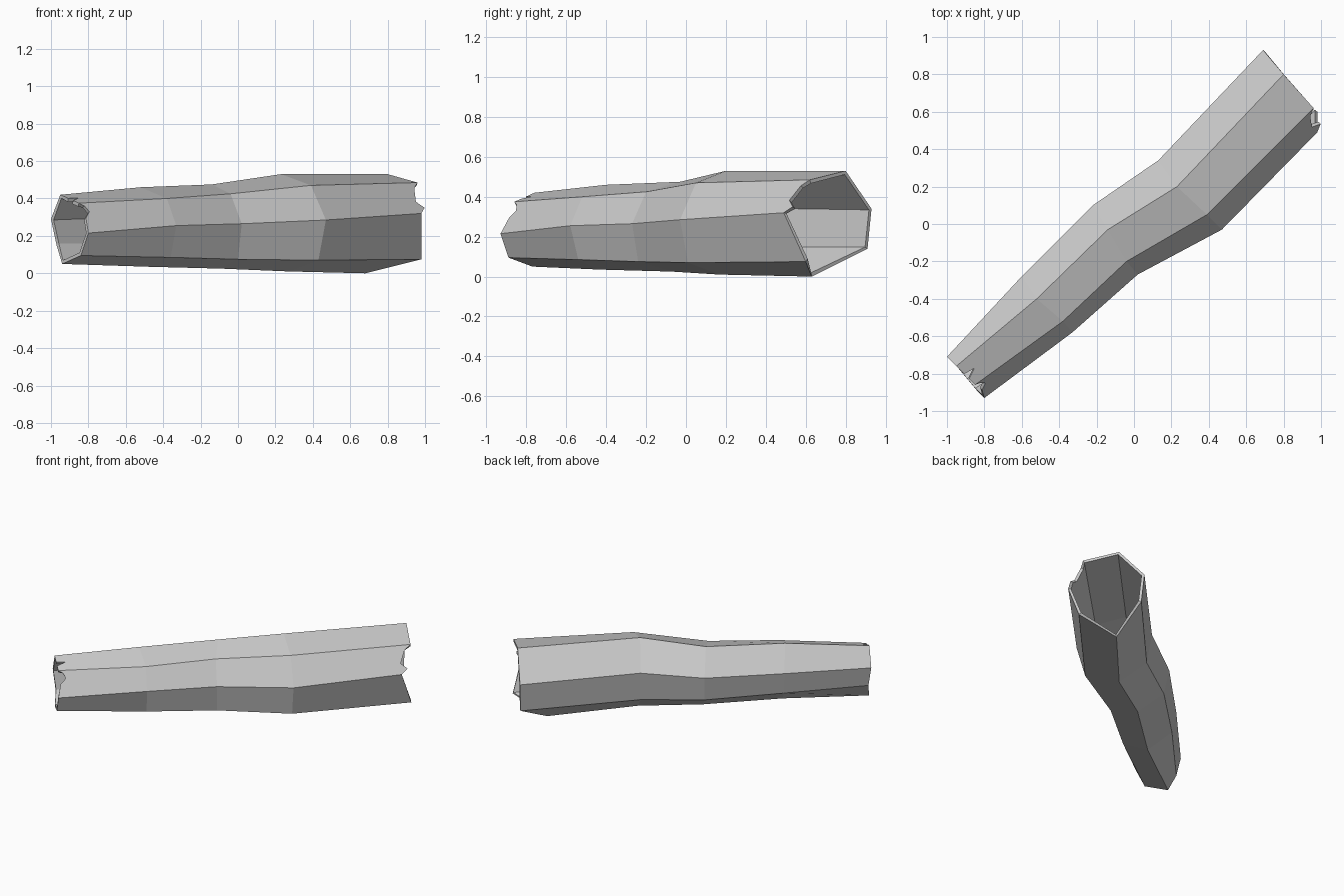
import bpy, bmesh
from mathutils import Vector

if "Cube" in bpy.data.objects:
    bpy.data.objects.remove(bpy.data.objects["Cube"])

# Seven long ridges of the bent hollow log, each sampled at five rings
RIDGES = [
    [(-1, -.71, .29), (-.6, -.28, .305), (-.22, .10, .315), (.13, .34, .35), (.69, .93, .34)],
    [(-.95, -.76, .42), (-.52, -.40, .46), (-.14, -.03, .475), (.23, .20, .53), (.80, .80, .53)],
    [(-.85, -.86, .375), (-.38, -.52, .40), (-.04, -.20, .425), (.39, .05, .47), (.96, .62, .485)],
    [(-.80, -.93, .215), (-.33, -.58, .255), (.02, -.27, .265), (.47, -.03, .285), (.98, .49, .32)],
    [(-.84, -.89, .095), (-.36, -.54, .085), (0, -.24, .075), (.43, .01, .07), (.98, .60, .075)],
    [(-.94, -.77, .05), (-.48, -.43, .035), (-.09, -.07, .025), (.27, .17, .01), (.68, .63, 0)],
    [(-.97, -.72, .15), (-.58, -.30, .15), (-.20, .07, .14), (.15, .31, .14), (.70, .91, .14)],
]
# Broken rim: (ridge, ring) -> (fraction across the face, depth of the bite)
NOTCHES = {
    (1, 0): [(.42, 0), (.5, .06), (.68, 0)],
    (2, 0): [(.1, .03), (.3, .05), (.5, .015)],
    (2, 4): [(.18, .03), (.62, .03), (.82, -.03)],
}

bm = bmesh.new()
grid = [[bm.verts.new(p) for p in ridge] for ridge in RIDGES]
n = len(grid)


def rim(col, ring):
    """Jagged points on the end of one face, from this ridge to the next."""
    a, b = grid[col][ring], grid[(col + 1) % n][ring]
    inner = grid[col][1 if ring == 0 else 3]
    inward = (inner.co - a.co).normalized()
    return [bm.verts.new(a.co.lerp(b.co, t) + inward * d)
            for t, d in NOTCHES.get((col, ring), [])]


# Bark faces
for c in range(n):
    nxt = grid[(c + 1) % n]
    for r in range(4):
        start = rim(c, r) if r == 0 else []
        end = rim(c, r + 1) if r == 3 else []
        bm.faces.new([grid[c][r]] + start + [nxt[r], nxt[r + 1]] + end[::-1] + [grid[c][r + 1]])

# Make the outside face outward
bm.normal_update()
axis = sum((g[2].co for g in grid), Vector()) / n
if sum(f.normal.dot(f.calc_center_median() - axis) for f in bm.faces
       if grid[0][2] in f.verts) < 0:
    bmesh.ops.reverse_faces(bm, faces=bm.faces[:])

mesh = bpy.data.meshes.new("hollow_log")
bm.to_mesh(mesh)
bm.free()
log = bpy.data.objects.new("hollow_log", mesh)
bpy.context.collection.objects.link(log)

# Thin wall, grown inward
wall = log.modifiers.new("wall", 'SOLIDIFY')
wall.thickness = .02
wall.offset = -1
